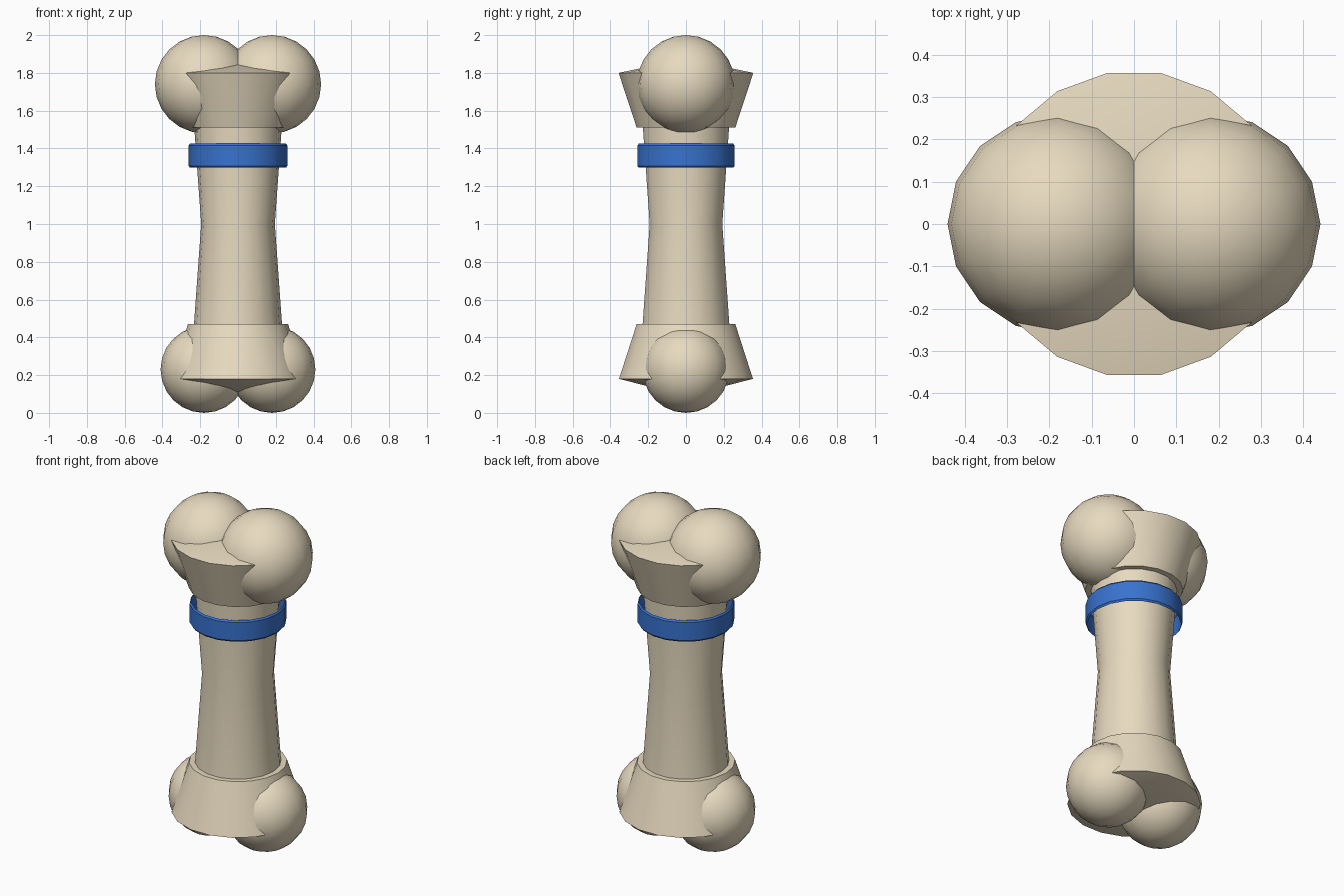
import bpy, bmesh
from math import cos, sin, pi, radians

if "Cube" in bpy.data.objects:
    bpy.data.objects.remove(bpy.data.objects["Cube"])

SIDES = 18


def material(name, color):
    m = bpy.data.materials.new(name)
    m.diffuse_color = (*color, 1)
    m.use_nodes = True
    m.node_tree.nodes["Principled BSDF"].inputs["Base Color"].default_value = m.diffuse_color
    return m


BONE = material("bone_cream", (0.80, 0.70, 0.52))
BLUE = material("band_blue", (0.04, 0.17, 0.62))


def finish(obj, mat):
    obj.data.materials.append(mat)
    bpy.ops.object.select_all(action='DESELECT')
    obj.select_set(True)
    bpy.context.view_layer.objects.active = obj
    bpy.ops.object.shade_smooth_by_angle(angle=radians(30))


def lathe(name, profile, mat):
    """Spin (radius, z) points around z; radius 0 makes a pole."""
    bm = bmesh.new()
    rings = []
    for r, z in profile:
        n = SIDES if r > 0 else 1
        rings.append([bm.verts.new((r * cos(2 * pi * i / SIDES),
                                    r * sin(2 * pi * i / SIDES), z)) for i in range(n)])
    for a, b in zip(rings, rings[1:]):
        for i in range(SIDES):
            j = (i + 1) % SIDES
            quad = [a[i % len(a)], a[j % len(a)], b[j % len(b)], b[i % len(b)]]
            bm.faces.new(list(dict.fromkeys(quad)))
    bmesh.ops.recalc_face_normals(bm, faces=bm.faces[:])
    mesh = bpy.data.meshes.new(name)
    bm.to_mesh(mesh)
    bm.free()
    obj = bpy.data.objects.new(name, mesh)
    bpy.context.collection.objects.link(obj)
    finish(obj, mat)


def knob(name, x, z, r):
    bpy.ops.mesh.primitive_uv_sphere_add(segments=16, ring_count=12, radius=r, location=(x, 0, z))
    obj = bpy.context.object
    obj.name = name
    finish(obj, BONE)


# Waisted shaft
lathe("shaft", [(0, 0.40), (0.238, 0.40), (0.195, 1.0), (0.238, 1.6), (0, 1.6)], BONE)

# Flared ends with shallow conical caps
lathe("lower_flare", [(0, 0.47), (0.265, 0.47), (0.36, 0.18), (0, 0.09)], BONE)
lathe("upper_flare", [(0, 1.51), (0.265, 1.51), (0.362, 1.80), (0, 1.875)], BONE)

# Paired knobs at each end
for side, x in (("left", -0.18), ("right", 0.18)):
    knob("upper_knob_" + side, x, 1.74, 0.26)
    knob("lower_knob_" + side, x, 0.23, 0.23)

# Open blue band around the shaft
lathe("band", [(0.254, 1.298), (0.262, 1.308), (0.262, 1.415), (0.254, 1.425)], BLUE)
